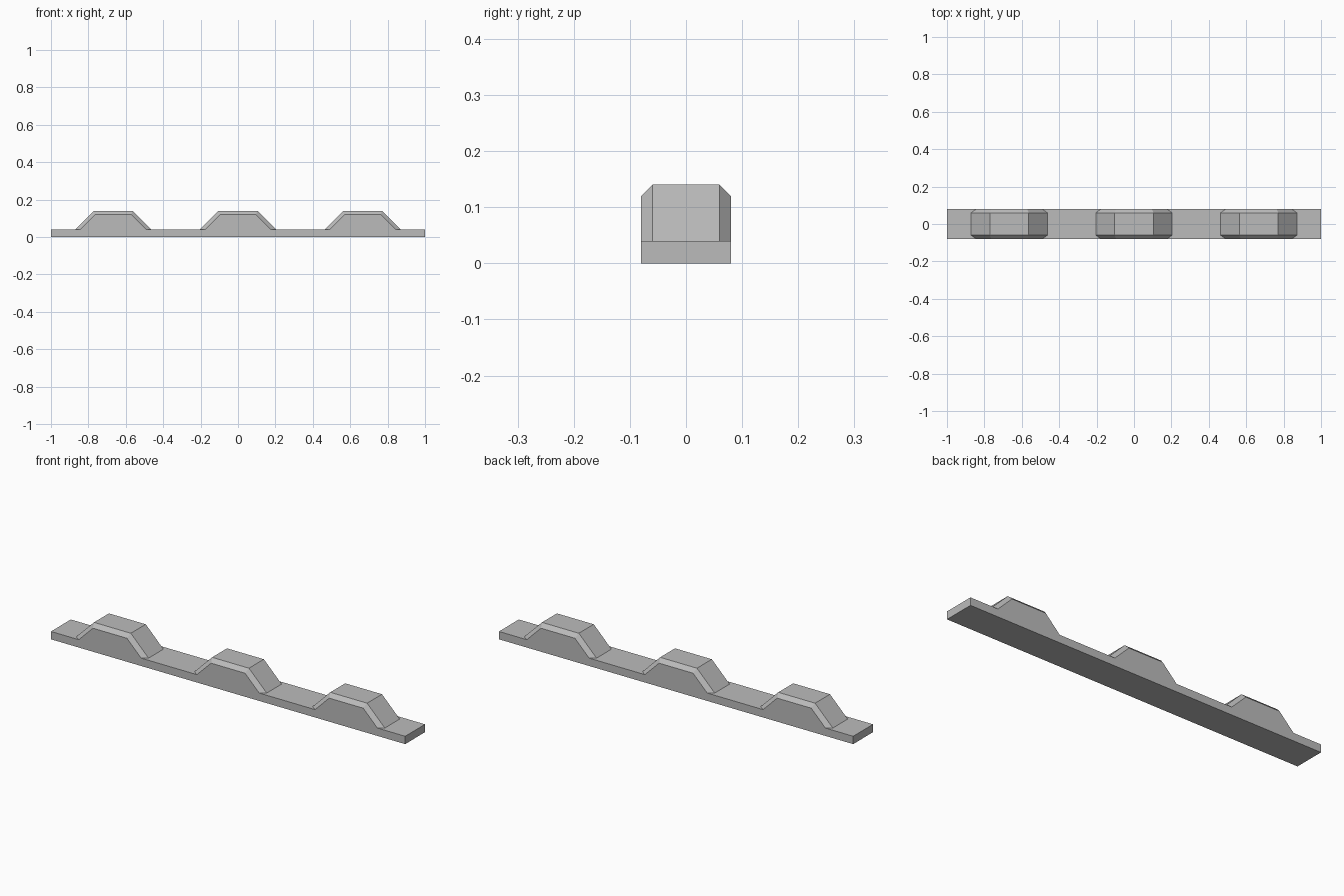
import bpy
import bmesh

cube = bpy.data.objects.get("Cube")
if cube:
    bpy.data.objects.remove(cube, do_unlink=True)

# Main sizes
HALF_LENGTH, HALF_WIDTH = 1.0, 0.08
BASE_TOP, RIDGE_TOP, CHAMFER = 0.04, 0.14, 0.02
RIDGE_CENTRES = (-0.667, 0.0, 0.667)

grey = bpy.data.materials.new("plain grey")
grey.use_nodes = True
colour = (0.5, 0.5, 0.5, 1)
grey.diffuse_color = colour
grey.node_tree.nodes["Principled BSDF"].inputs["Base Color"].default_value = colour


def outline(foot, crest, height):
    """Side outline of the strip: flat base with a trapezoid at each centre."""
    points = [(-HALF_LENGTH, 0), (-HALF_LENGTH, BASE_TOP)]
    for c in RIDGE_CENTRES:
        points += [(c - foot, BASE_TOP), (c - crest, height),
                   (c + crest, height), (c + foot, BASE_TOP)]
    return points + [(HALF_LENGTH, BASE_TOP), (HALF_LENGTH, 0)]


# Full ridges in the middle, inset ridges on the outer sides for the chamfer
full = outline(0.204, 0.104, RIDGE_TOP)
inset = outline(0.176, 0.096, RIDGE_TOP - CHAMFER)
inner_y = HALF_WIDTH - CHAMFER
stations = [(-HALF_WIDTH, inset), (-inner_y, full), (inner_y, full), (HALF_WIDTH, inset)]

# Loft the ridged strip through the four outlines
bm = bmesh.new()
rings = [[bm.verts.new((x, y, z)) for x, z in pts] for y, pts in stations]
count = len(full)
for a, b in zip(rings, rings[1:]):
    for i in range(count):
        j = (i + 1) % count
        bm.faces.new((a[i], a[j], b[j], b[i]))
bm.faces.new(rings[0])
bm.faces.new(rings[-1])
bmesh.ops.recalc_face_normals(bm, faces=bm.faces)

# Merge the flat areas into clean single faces
bmesh.ops.dissolve_limit(bm, angle_limit=0.01, verts=bm.verts, edges=bm.edges)

mesh = bpy.data.meshes.new("ridged_strip")
bm.to_mesh(mesh)
bm.free()
mesh.materials.append(grey)
strip = bpy.data.objects.new("ridged_strip", mesh)
bpy.context.collection.objects.link(strip)
